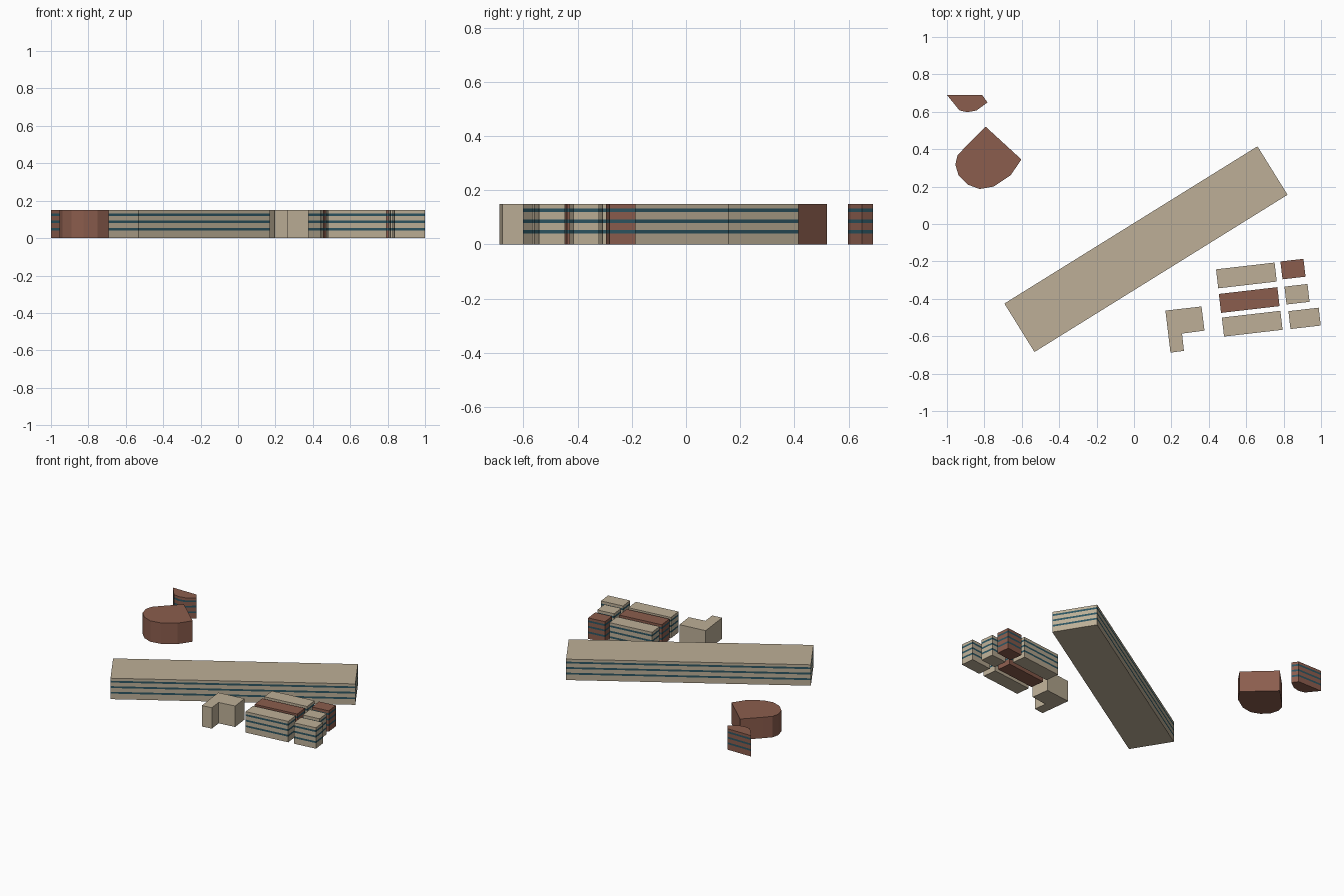
import bpy, bmesh
from math import sin, cos, radians

if "Cube" in bpy.data.objects:
    bpy.data.objects.remove(bpy.data.objects["Cube"])

HEIGHT = 0.15
BANDS = [(0.040, 0.053), (0.080, 0.093), (0.119, 0.132)]


def material(name, rgb):
    m = bpy.data.materials.new(name)
    m.diffuse_color = (*rgb, 1)
    m.use_nodes = True
    m.node_tree.nodes["Principled BSDF"].inputs["Base Color"].default_value = m.diffuse_color
    return m


STONE = material("stone", (0.51, 0.43, 0.31))
BRICK = material("brick", (0.26, 0.11, 0.075))
GLASS = material("window_glass", (0.025, 0.09, 0.12))


def rect(cx, cy, w, d, angle):
    """Rotated rectangle footprint, counter-clockwise."""
    c, s = cos(radians(angle)), sin(radians(angle))
    return [(cx + x * c - y * s, cy + x * s + y * c)
            for x, y in ((-w/2, -d/2), (w/2, -d/2), (w/2, d/2), (-w/2, d/2))]


def building(name, outline, wall, windows=True):
    """Extrude a counter-clockwise footprint, with glass bands in the walls."""
    levels = [(0, 0)]                       # (z, material of the strip above)
    if windows:
        for lo, hi in BANDS:
            levels += [(lo, 1), (hi, 0)]
    levels.append((HEIGHT, 0))
    bm = bmesh.new()
    rings = [[bm.verts.new((x, y, z)) for x, y in outline] for z, _ in levels]
    n = len(outline)
    for k in range(len(rings) - 1):
        a, b = rings[k], rings[k + 1]
        for i in range(n):
            j = (i + 1) % n
            bm.faces.new((a[i], a[j], b[j], b[i])).material_index = levels[k][1]
    bm.faces.new(rings[0][::-1])
    bm.faces.new(rings[-1])
    bmesh.ops.recalc_face_normals(bm, faces=bm.faces)
    me = bpy.data.meshes.new(name)
    bm.to_mesh(me)
    bm.free()
    me.materials.append(wall)
    me.materials.append(GLASS)
    ob = bpy.data.objects.new(name, me)
    bpy.context.collection.objects.link(ob)


# Long diagonal hall
building("long_hall", rect(0.064, -0.1345, 1.593, 0.305, 31.85), STONE)

# Two columns of row blocks
T = 6.6
building("row_block_north", rect(0.601, -0.275, 0.315, 0.102, T), STONE)
building("row_block_middle", rect(0.616, -0.4065, 0.315, 0.102, T), BRICK)
building("row_block_south", rect(0.632, -0.533, 0.315, 0.102, T), STONE)
building("end_block_north", rect(0.850, -0.241, 0.124, 0.096, T), BRICK)
building("end_block_middle", rect(0.8715, -0.3755, 0.124, 0.096, T), STONE)
building("end_block_south", rect(0.912, -0.5045, 0.163, 0.096, T), STONE)

# L-shaped house
building("l_shaped_house", [(0.168, -0.463), (0.195, -0.688), (0.267, -0.678),
                            (0.257, -0.586), (0.377, -0.570), (0.361, -0.441)],
         STONE, windows=False)

# Rounded brick building with a pointed north corner
building("rounded_building", [(-0.794, 0.521), (-0.900, 0.414), (-0.944, 0.366),
                              (-0.955, 0.318), (-0.938, 0.259), (-0.890, 0.211),
                              (-0.826, 0.187), (-0.751, 0.200), (-0.660, 0.260),
                              (-0.602, 0.345)], BRICK, windows=False)

# Small brick building cut by the north edge
building("corner_building", [(-1.0, 0.690), (-0.933, 0.607), (-0.890, 0.598),
                             (-0.842, 0.607), (-0.783, 0.650), (-0.812, 0.690)], BRICK)
